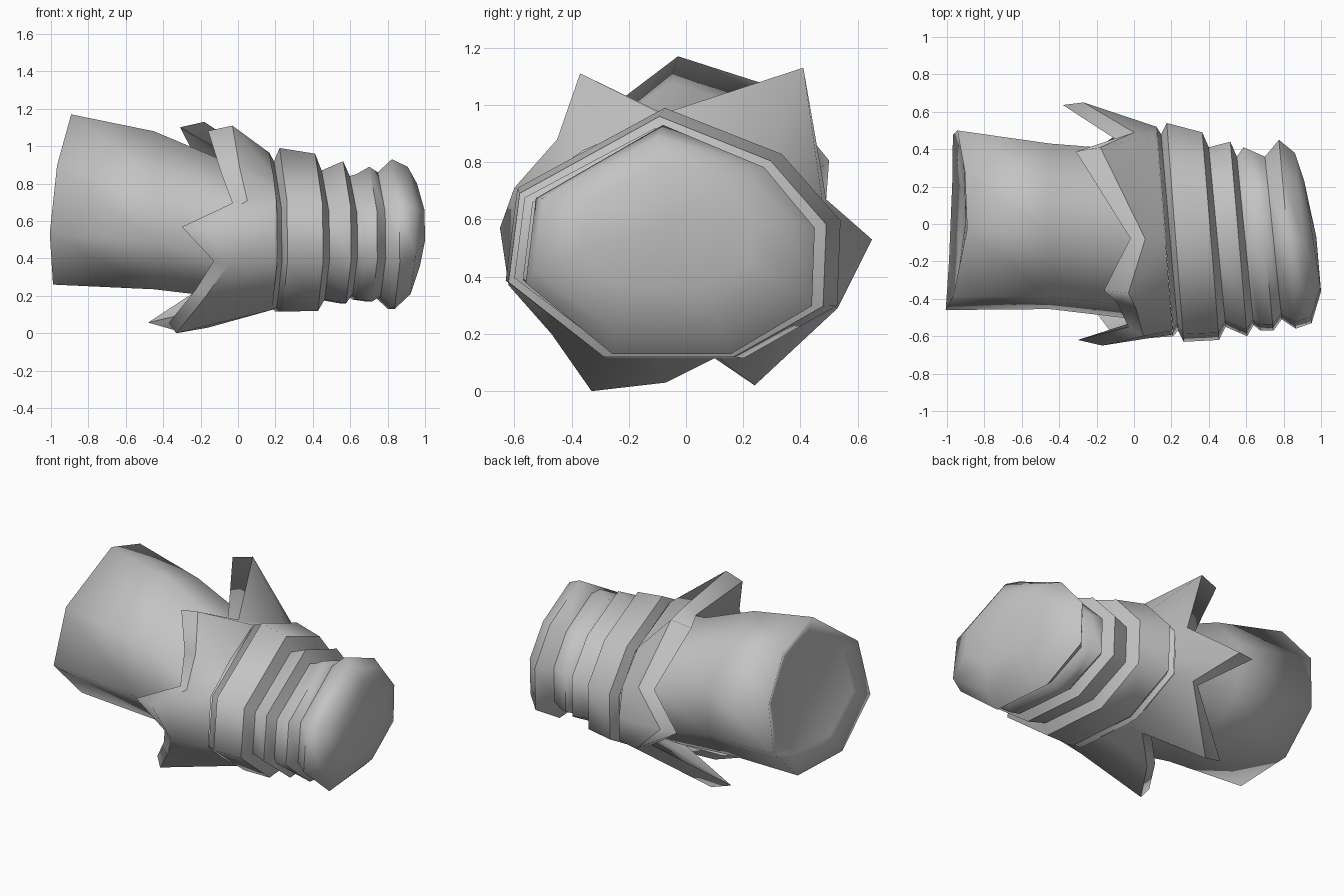
import bpy, bmesh, math
from mathutils import Vector

if "Cube" in bpy.data.objects:
    bpy.data.objects.remove(bpy.data.objects["Cube"])

grey = bpy.data.materials.new("stone grey")
grey.diffuse_color = (0.55, 0.55, 0.55, 1)
grey.use_nodes = True
grey.node_tree.nodes["Principled BSDF"].inputs["Base Color"].default_value = grey.diffuse_color


def loft(name, loops, crease, start=None, end=None):
    """Skin equal-length loops; edges along a loop sharper than crease stay hard."""
    bm = bmesh.new()
    rows = [[bm.verts.new(p) for p in lp] for lp in loops]
    n = len(rows[0])
    for a, b in zip(rows, rows[1:]):
        for i in range(n):
            j = (i + 1) % n
            bm.faces.new((a[i], a[j], b[j], b[i]))
    for tip, row in ((start, rows[0]), (end, rows[-1])):
        if tip:
            c = bm.verts.new(tip)
            for i in range(n):
                bm.faces.new((row[i], row[(i + 1) % n], c))
    bmesh.ops.recalc_face_normals(bm, faces=bm.faces)
    for f in bm.faces:
        f.smooth = True
    for row in rows:
        for i in range(n):
            e = bm.edges.get((row[i], row[(i + 1) % n]))
            e.smooth = e.calc_face_angle(0) < math.radians(crease)
    me = bpy.data.meshes.new(name)
    bm.to_mesh(me)
    bm.free()
    me.materials.append(grey)
    ob = bpy.data.objects.new(name, me)
    bpy.context.collection.objects.link(ob)
    return ob


def ring(shape, x, z0, z1, y0, y1, tilt_y=0.0, tilt_z=0.0, bow_z=0.0):
    """Fit a unit outline into a y/z box at x, leaning and bowing along x."""
    return [Vector((x + tilt_y * u + tilt_z * v + bow_z * v * v,
                    (y0 + y1) / 2 + u * (y1 - y0) / 2,
                    (z0 + z1) / 2 + v * (z1 - z0) / 2)) for u, v in shape]


# Ribbed body with domed end
body_shape = [(-.05, 1), (-.93, .36), (-1, -.38), (-.4, -1),
              (.42, -1), (.98, -.58), (1, .1), (.65, .63)]
body = [(.165, .125, .965, -.60, .52),
        (.19, .14, .92, -.57, .48), (.22, .115, .99, -.63, .54),
        (.41, .12, .96, -.62, .49), (.445, .18, .87, -.55, .41),
        (.56, .16, .92, -.60, .44), (.595, .21, .84, -.54, .36),
        (.63, .18, .85, -.57, .41), (.70, .17, .89, -.57, .38),
        (.745, .20, .86, -.51, .36), (.82, .13, .93, -.56, .45),
        (.905, .21, .89, -.53, .38), (.955, .36, .80, -.36, .23)]
loft("ribbed_body", [ring(body_shape, *r, tilt_y=-.045) for r in body], 48,
     end=(.975, -.07, .58))

# Plain tapered barrel with a shallow hollowed end
barrel_shape = [(-.1, 1), (-.85, .4), (-1, -.4), (-.45, -1),
                (.45, -1), (.95, -.5), (1, .2), (.55, .78)]
barrel = [(-.925, .37, 1.06, -.36, .40, .02, .03, .03),
          (-.975, .26, 1.17, -.46, .50, .02, .045, .04),
          (-.45, .235, 1.08, -.455, .43),
          (-.07, .19, .92, -.50, .40),
          (.08, .19, .91, -.52, .42)]
loft("barrel", [ring(barrel_shape, *r) for r in barrel], 150,
     start=(-.90, .02, .71))

# Flared collar rim: point, inner x shift, inner scale, foot (y, z)
V, K, T = (-.08, .91), (-.10, .93), (-.13, .95)
rim = [((.06, -.08, .97), V, (-.08, .965)),
       ((-.03, -.37, 1.11), T, (-.36, .84)),
       ((.01, -.45, .88), K, (-.46, .77)),
       ((.05, -.60, .71), V, (-.57, .70)),
       ((-.17, -.65, .57), T, (-.59, .55)),
       ((-.05, -.62, .37), V, (-.60, .38)),
       ((-.17, -.47, .20), (-.06, .92), (-.44, .25)),
       ((-.33, -.33, .0), (-.04, .90), (-.27, .125)),
       ((-.16, -.07, .03), (-.06, .92), (-.08, .125)),
       ((.02, .10, .115), V, (.10, .125)),
       ((-.35, .24, .02), (-.13, .93), (.27, .16)),
       ((-.01, .53, .29), V, (.51, .30)),
       ((-.27, .65, .53), (-.11, .98), (.52, .45)),
       ((.0, .49, .67), V, (.48, .64)),
       ((-.18, .41, 1.13), T, (.30, .82))]
foot, outer, inner, root = [], [], [], []
for p, (dx, k), (fy, fz) in rim:
    foot.append(Vector((.165 - .08 * (fy + .05), fy, fz)))
    outer.append(Vector(p))
    inner.append(Vector((p[0] + dx, -.05 + (p[1] + .05) * k, .55 + (p[2] - .55) * k)))
    root.append(Vector((.06, -.05 + (fy + .05) * .84, .55 + (fz - .55) * .84)))
loft("spiked_collar", [foot, outer, inner, root], 40)
